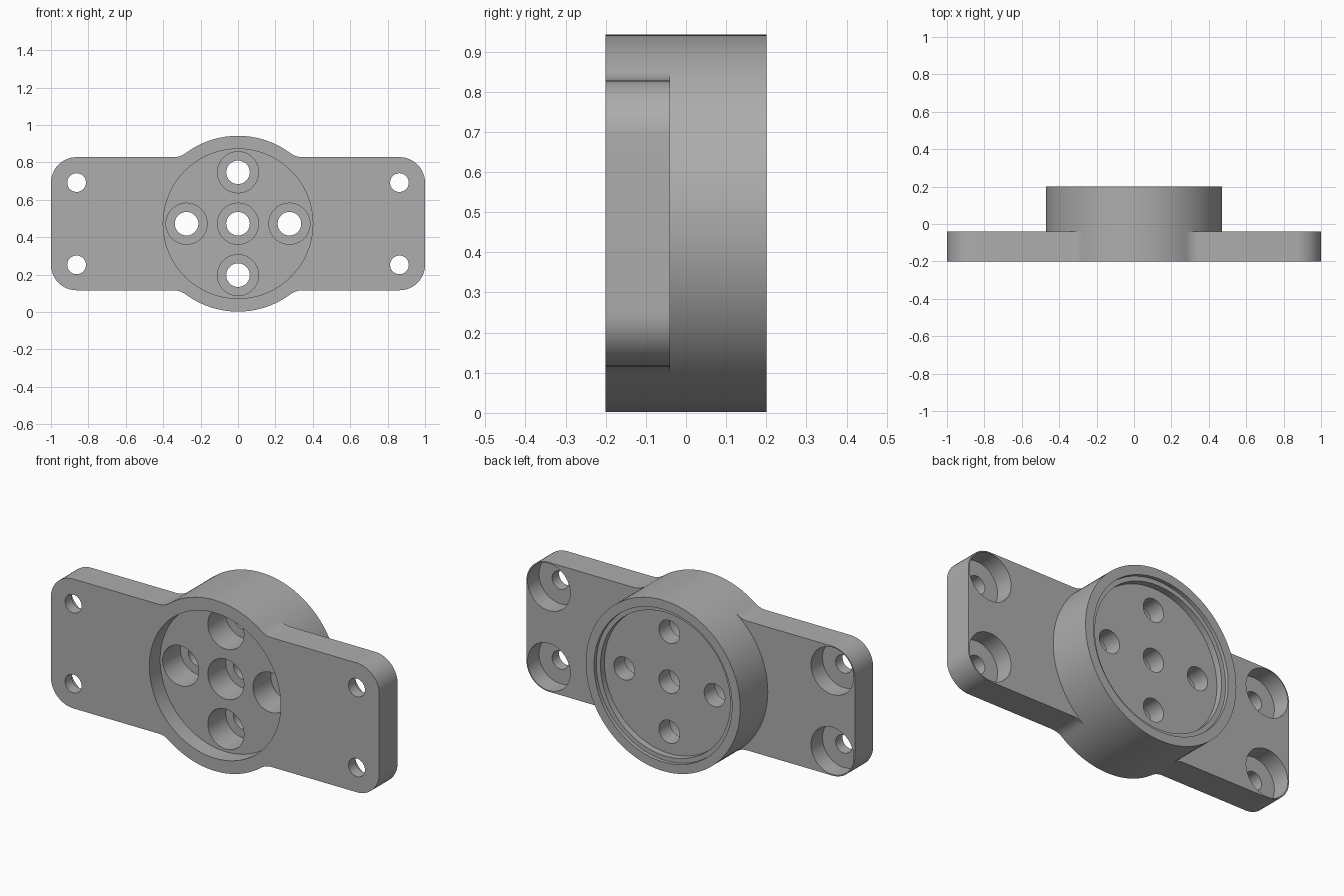
import bpy, bmesh, math
from mathutils import Vector

if "Cube" in bpy.data.objects:
    bpy.data.objects.remove(bpy.data.objects["Cube"])

CZ = 0.472             # height of the hub axis
HUB_R = 0.47
HALF_H = 0.356         # half height of the flange plate
FRONT, BACK, FLANGE_BACK = -0.2, 0.2, -0.04

grey = bpy.data.materials.new("grey metal")
grey.diffuse_color = (0.42, 0.42, 0.42, 1)
grey.use_nodes = True
grey.node_tree.nodes["Principled BSDF"].inputs["Base Color"].default_value = grey.diffuse_color


def finish(name, bm):
    bmesh.ops.recalc_face_normals(bm, faces=bm.faces)
    me = bpy.data.meshes.new(name)
    bm.to_mesh(me)
    bm.free()
    me.materials.append(grey)
    ob = bpy.data.objects.new(name, me)
    bpy.context.collection.objects.link(ob)
    return ob


def turned(name, profile, x=0.0, z=0.0, n=64):
    """Solid of revolution about y; profile is a list of (radius, y)."""
    bm = bmesh.new()
    rings = []
    for r, y in profile:
        rings.append([bm.verts.new((x + r * math.cos(2 * math.pi * i / n), y,
                                    CZ + z + r * math.sin(2 * math.pi * i / n)))
                      for i in range(n)])
    for a, b in zip(rings, rings[1:]):
        for i in range(n):
            j = (i + 1) % n
            bm.faces.new((a[i], a[j], b[j], b[i]))
    bm.faces.new(rings[0])
    bm.faces.new(rings[-1])
    return finish(name, bm)


def arc(cx, cz, r, a0, a1, n):
    return [(cx + r * math.cos(a0 + (a1 - a0) * i / n),
             cz + r * math.sin(a0 + (a1 - a0) * i / n)) for i in range(n + 1)]


def boolean(target, tool, operation):
    mod = target.modifiers.new(operation, 'BOOLEAN')
    mod.operation, mod.solver, mod.object = operation, 'EXACT', tool
    bpy.context.view_layer.objects.active = target
    bpy.ops.object.modifier_apply(modifier=mod.name)
    bpy.data.objects.remove(tool)


# Flange outline: rounded corner, then a fillet running up onto the hub
CORNER, FILLET = 0.137, 0.11
fz = HALF_H + FILLET
fx = math.sqrt((HUB_R + FILLET) ** 2 - fz ** 2)
quarter = arc(1 - CORNER, HALF_H - CORNER, CORNER, 0, math.pi / 2, 12)
quarter += arc(fx, fz, FILLET, -math.pi / 2, -math.pi + math.atan2(fz, fx), 10)
half = quarter + [(-x, z) for x, z in reversed(quarter)]
outline = half + [(-x, -z) for x, z in half]

bm = bmesh.new()
face = bm.faces.new([bm.verts.new((x, FRONT, CZ + z)) for x, z in outline])
ext = bmesh.ops.extrude_face_region(bm, geom=[face])
bmesh.ops.translate(bm, vec=Vector((0, FLANGE_BACK - FRONT, 0)),
                    verts=[v for v in ext["geom"] if isinstance(v, bmesh.types.BMVert)])
body = finish("flanged_hub", bm)

# Round hub
boolean(body, turned("hub", [(HUB_R, FRONT), (HUB_R, BACK)], n=128), 'UNION')

# Front recess and stepped back recess
boolean(body, turned("front_recess", [(0.4, -0.3), (0.4, -0.106)], n=96), 'DIFFERENCE')
boolean(body, turned("back_recess", [(0.42, 0.3), (0.42, 0.18), (0.395, 0.18),
                                     (0.395, 0.145)], n=96), 'DIFFERENCE')

# Five counterbored holes through the hub web
for x, z in ((0, 0), (0.275, 0), (-0.275, 0), (0, 0.275), (0, -0.275)):
    boolean(body, turned("hub_hole", [(0.11, -0.15), (0.11, 0.05), (0.063, 0.05),
                                      (0.063, 0.25)], x, z, 48), 'DIFFERENCE')

# Four corner bolt holes, counterbored from the back
for x in (-0.863, 0.863):
    for z in (-0.22, 0.22):
        boolean(body, turned("bolt_hole", [(0.05, -0.3), (0.05, -0.14), (0.13, -0.14),
                                           (0.13, 0.1)], x, z, 48), 'DIFFERENCE')

# Smooth the round walls, keep the machined edges sharp
bpy.ops.object.select_all(action='DESELECT')
body.select_set(True)
bpy.context.view_layer.objects.active = body
bpy.ops.object.shade_smooth_by_angle(angle=math.radians(30))
